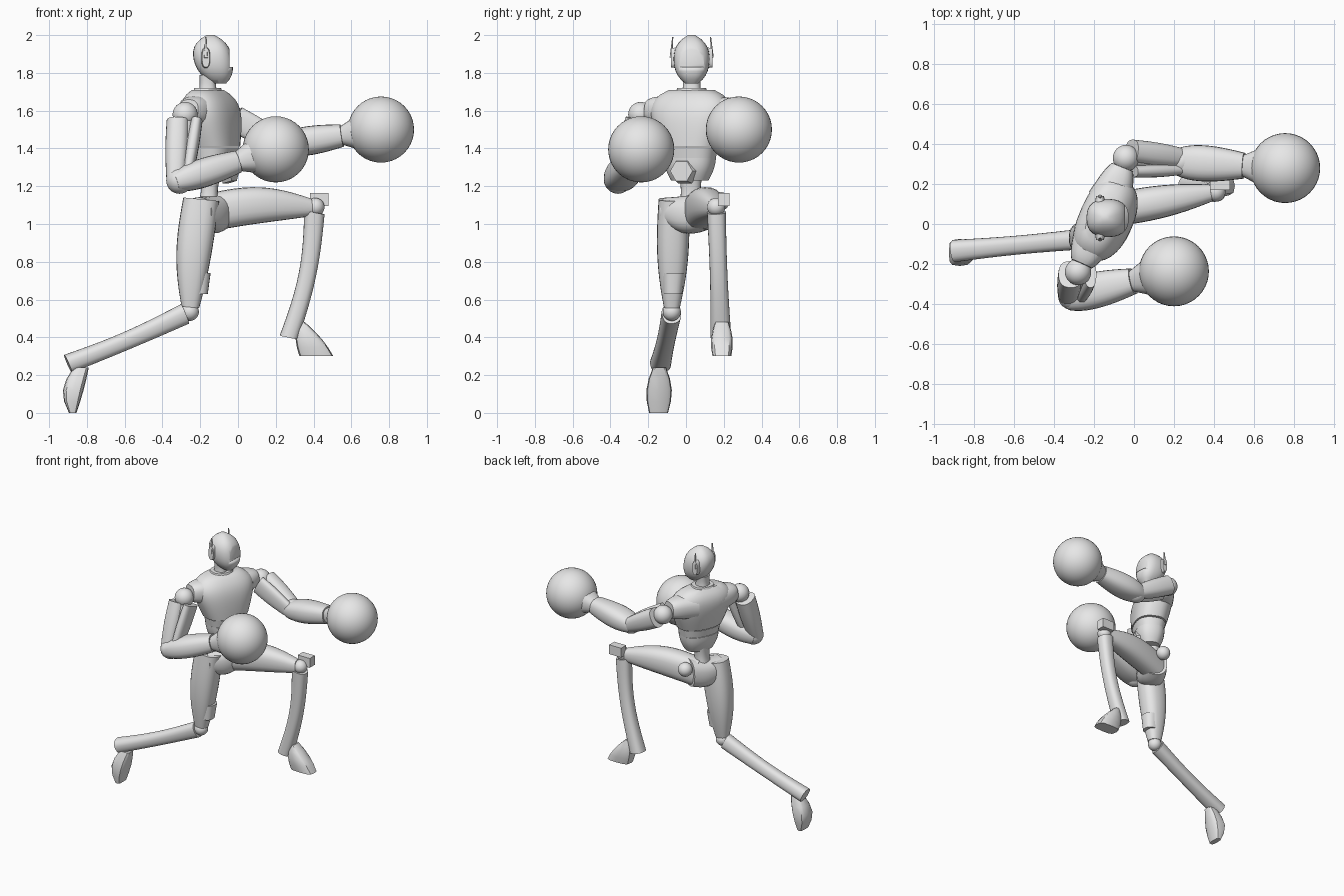
import bpy
import bmesh
from math import cos, sin, pi, copysign, radians
from mathutils import Vector, Matrix

old = bpy.data.objects.get("Cube")
if old:
    bpy.data.objects.remove(old, do_unlink=True)

tone = (0.8, 0.8, 0.8, 1)
grey = bpy.data.materials.new("plain grey")
grey.use_nodes = True
grey.diffuse_color = tone
grey.node_tree.nodes["Principled BSDF"].inputs["Base Color"].default_value = tone

X, Y, Z = Matrix.Identity(3)


def finish(bm, name):
    """Turn a bmesh into a smooth-shaded grey object."""
    bmesh.ops.recalc_face_normals(bm, faces=bm.faces)
    mesh = bpy.data.meshes.new(name)
    bm.to_mesh(mesh)
    bm.free()
    mesh.materials.append(grey)
    obj = bpy.data.objects.new(name, mesh)
    bpy.context.collection.objects.link(obj)
    bpy.ops.object.select_all(action="DESELECT")
    obj.select_set(True)
    bpy.context.view_layer.objects.active = obj
    bpy.ops.object.shade_smooth_by_angle(angle=radians(40))
    return obj


def tube(name, start, end, side, width, depth, axis=None, bulge=0, bow=Vector(),
         close_start=0, close_end=0, sides=24, steps=12, power=2.5):
    """Tapered limb: half sizes run from first to last value, with optional
    swelling, bowed centre line and rounded ends."""
    start, end = Vector(start), Vector(end)
    along = axis or (end - start).normalized()
    u = (side - along * side.dot(along)).normalized()
    v = along.cross(u)
    bm = bmesh.new()
    rings = []
    for i in range(steps + 1):
        t = i / steps
        arch = sin(pi * t)
        centre = start.lerp(end, t) + bow * arch
        fit = (1 - close_start * (1 - t) ** 6) * (1 - close_end * t ** 6)
        a, b = ((size[0] + (size[1] - size[0]) * t + bulge * arch) * fit for size in (width, depth))
        ring = []
        for k in range(sides):
            angle = 2 * pi * k / sides
            c, s = (copysign(abs(f) ** (2 / power), f) for f in (cos(angle), sin(angle)))
            ring.append(bm.verts.new(centre + u * c * a + v * s * b))
        rings.append(ring)
    for low, high in zip(rings, rings[1:]):
        for k in range(sides):
            n = (k + 1) % sides
            bm.faces.new((low[k], low[n], high[n], high[k]))
    bm.faces.new(rings[0])
    bm.faces.new(rings[-1])
    return finish(bm, name)


def ball(name, centre, radius):
    bm = bmesh.new()
    bmesh.ops.create_uvsphere(bm, u_segments=40, v_segments=20, radius=radius,
                              matrix=Matrix.Translation(centre))
    return finish(bm, name)


def box(name, centre, size):
    bm = bmesh.new()
    bmesh.ops.create_cube(bm, size=1, matrix=Matrix.Translation(centre) @ Matrix.Diagonal((*size, 1)))
    return finish(bm, name)


# Head with a recessed visor
skull = Vector((-.135, .03, 1.88))
head = tube("head", (-.1, .03, 1.745), (-.145, .03, 2), X, (.095, .105), (.09, .095), axis=Z,
            bulge=.005, bow=X * -.01, close_start=.6, close_end=.8, sides=28)
cutter = box("visor_cutter", skull + X * .14, (.1, .3, .1))
cutter.hide_render = True
cut = head.modifiers.new("visor", "BOOLEAN")
cut.operation = "DIFFERENCE"
cut.object = cutter
bpy.context.view_layer.objects.active = head
bpy.ops.object.modifier_apply(modifier=cut.name)
bpy.data.objects.remove(cutter, do_unlink=True)

# Ear covers with thin aerials
for tag, out in (("left", Y), ("right", -Y)):
    ear = skull - X * .035 + out * .08
    tip = ear + out * .03
    tube(tag + "_ear", ear, tip, X, (.025, .02), (.055, .05), steps=2)
    tube(tag + "_aerial", tip, tip + Z * .11 - out * .01, X, (.01, .004), (.007, .003), steps=1, sides=8)

# Torso stack, turned towards the rear arm
turn = Matrix.Rotation(radians(-24), 3, "Z")
forward, lateral = turn @ X, turn @ Y
middle = Vector((-.12, .02, 1.41))
throat = Vector((-.16, .03, 1.7))
tube("chest", middle, throat + Z * .01, forward, (.115, .13), (.16, .25), axis=Z,
     bulge=.01, close_end=.5, sides=32)
tube("collar", throat - Z * .01, throat + Z * .02, forward, (.075, .065), (.085, .075), axis=Z, steps=1)
tube("neck", throat - Z * .04, throat + Z * .09, X, (.06, .045), (.06, .05), axis=Z, bulge=-.008)
tube("ribs", middle - Z * .06, middle - Z * .006, forward, (.1, .11), (.14, .15), axis=Z, steps=1)
tube("abdomen", middle - Z * .18, middle - Z * .06, forward, (.07, .105), (.1, .14), axis=Z, bulge=.008)
belt = middle - Z * .13 + forward * .06
tube("belly_plate", belt, belt + forward * .05, lateral, (.08, .065), (.075, .06), sides=6, steps=1, power=2)
tube("spine", (-.16, .025, 1.08), (-.145, .025, 1.25), X, (.06, .05), (.065, .06), axis=Z, bulge=-.01)


def arm(tag, shoulder, elbow, glove, inward):
    """Sleeve, paired upper plates, elbow, forearm, cuff and round glove."""
    shoulder, elbow, glove = Vector(shoulder), Vector(elbow), Vector(glove)
    root = throat - Z * .1
    tube(tag + "_sleeve", root.lerp(shoulder, .3), root.lerp(shoulder, .85) + Z * .02, Z,
         (.09, .07), (.11, .07), close_end=.2)
    ball(tag + "_shoulder", shoulder, .066)
    tube(tag + "_arm_core", shoulder, elbow, inward, (.045, .045), (.045, .045))
    for plate, shift, half in (("outer", -.035, .06), ("inner", .065, .03)):
        tube(f"{tag}_upper_arm_{plate}", shoulder.lerp(elbow, .1) + inward * shift,
             elbow + inward * shift * .6, inward, (half, half * .8), (.07, .05), bulge=.006)
    ball(tag + "_elbow", elbow, .07)
    wrist = elbow.lerp(glove, .6)
    tube(tag + "_forearm", elbow.lerp(glove, -.05), wrist, Y, (.09, .065), (.07, .06),
         bulge=.012, close_start=.25)
    tube(tag + "_cuff", wrist, wrist.lerp(glove, .4), Y, (.055, .095), (.05, .09))
    ball(tag + "_glove", glove, .175)


arm("lead", (-.04, .33, 1.57), (.24, .31, 1.42), (.757, .28, 1.5), -Y)
arm("rear", (-.28, -.24, 1.58), (-.31, -.36, 1.23), (.2, -.237, 1.395), X)


def leg(tag, hip, knee, ankle, swing, thigh, sag, bend):
    """Thigh, knee joint and shin; thigh holds its half sizes."""
    hip, knee, ankle = Vector(hip), Vector(knee), Vector(ankle)
    tube(tag + "_thigh", hip, hip.lerp(knee, .96), swing, thigh, (.08, .05), bulge=.018, bow=sag,
         close_end=.15)
    ball(tag + "_knee", knee, .048)
    tube(tag + "_shin", knee.lerp(ankle, .04), ankle, X + Z, (.055, .05), (.05, .055), bulge=-.006, bow=bend)


# Pelvis and legs
tube("pelvis", (-.21, -.1, 1.07), (-.1, .11, 1.07), Z, (.07, .1), (.08, .09), bulge=.015, bow=Z * -.02)
ball("lead_hip_joint", (-.12, .18, 1.12), .05)
leg("lead", (-.16, .06, 1.06), (.41, .16, 1.09), (.27, .185, .4), Z, (.1, .055), Z * .025, X * .03)
leg("rear", (-.195, -.065, 1.13), (-.255, -.075, .535), (-.9, -.135, .26), X, (.095, .055), X * -.01, Z * -.01)
box("lead_knee_guard", (.43, .2, 1.13), (.1, .06, .07))
tube("rear_knee_guard", (-.215, -.065, .74), (-.22, -.07, .63), X, (.07, .06), (.06, .05), axis=Z, steps=1)

# Feet: the lead one flat, the rear one pushing off its toes
tube("lead_foot", (.335, .19, .48), (.415, .19, .3), X, (.02, .09), (.035, .05), axis=Z,
     bulge=.015, sides=12, steps=4, power=3.5)
tube("rear_foot", (-.83, -.14, .24), (-.875, -.145, 0), X, (.04, .02), (.035, .05), axis=Z,
     bulge=.025, bow=X * -.02, sides=12, steps=4, power=3.5)
